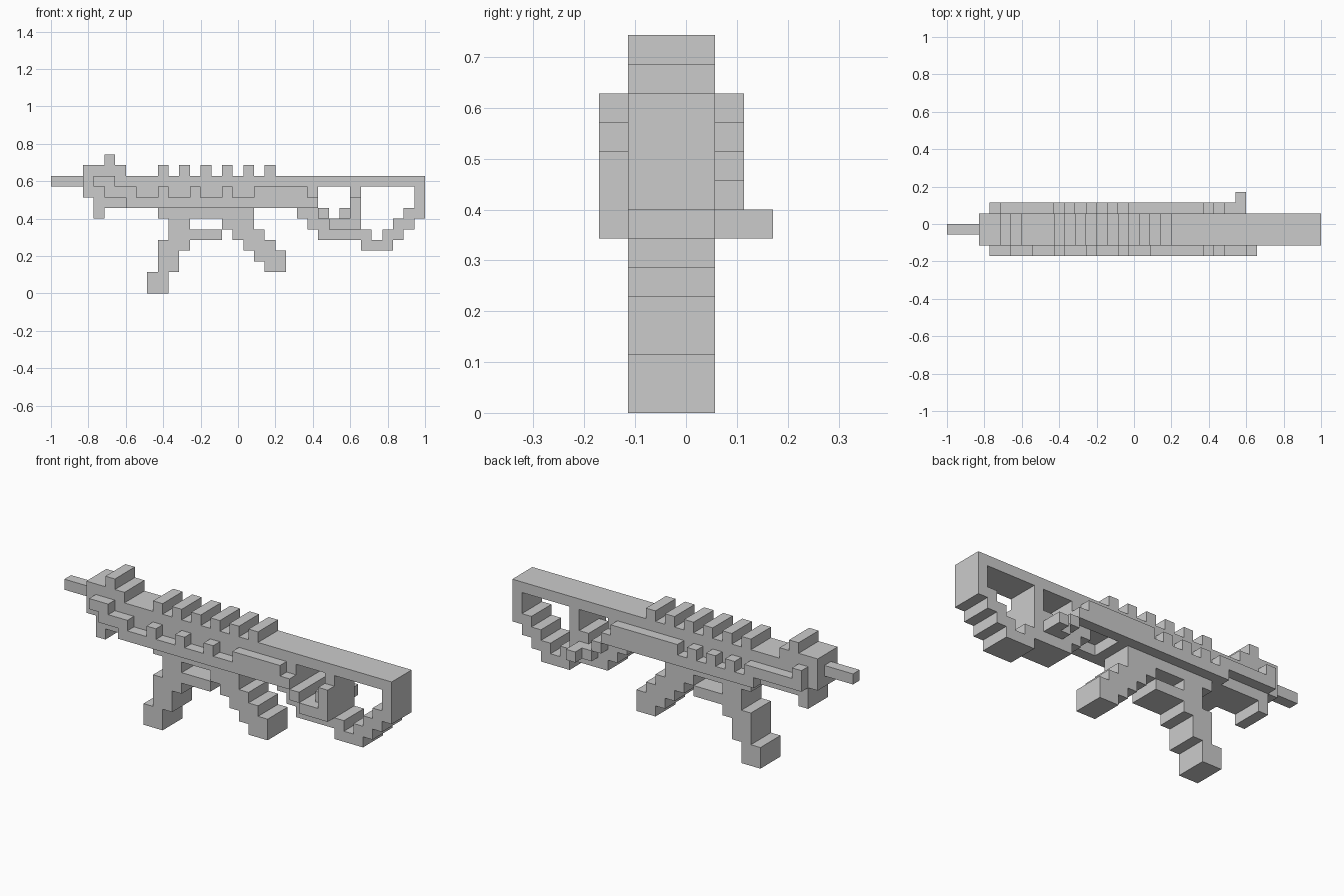
import bpy, bmesh, math
from mathutils import Vector

if "Cube" in bpy.data.objects:
    bpy.data.objects.remove(bpy.data.objects["Cube"])

U = 2 / 35                    # one block
WIDE = range(-2, 1)           # body depth in blocks
parts = {}


def box(name, c0, c1, row, rows=1, depth=WIDE):
    """Fill columns c0..c1 over some rows of a part with blocks."""
    parts.setdefault(name, set()).update(
        (c, y, r) for c in range(c0, c1) for y in depth for r in range(row, row + rows))


def steps(name, col, width, row, count, shift):
    """Staircase going down, each step moved sideways by shift."""
    for i in range(count):
        box(name, col + i * shift, col + i * shift + width, row - i)


# Barrel and sight
box("barrel", 0, 3, 10, depth=[-1])
box("front_sight", 3, 7, 11)
box("front_sight", 5, 6, 12)

# Receiver with ribs on top and a lug below
box("receiver", 3, 25, 9, 2)
box("receiver", 5, 20, 8)
box("receiver", 23, 25, 8)
box("receiver", 10, 19, 7)
box("front_lug", 4, 5, 7, 2)
for c in range(10, 21, 2):
    box("top_ribs", c, c + 1, 11)

# Grips and guard
steps("fore_grip", 11, 2, 6, 2, 0)
box("fore_grip", 10, 13, 4)
box("fore_grip", 10, 12, 2, 2)
box("fore_grip", 9, 11, 0, 2)
box("trigger_guard", 13, 16, 5)
steps("rear_grip", 16, 3, 6, 4, 1)
box("rear_grip", 20, 22, 2)

# Open stock
box("stock", 25, 35, 10)
box("stock", 34, 35, 8, 2)
steps("stock", 33, 2, 7, 3, -1)
box("stock", 29, 32, 4)
box("stock", 25, 30, 5)
box("stock", 24, 29, 6)
box("stock", 23, 26, 7)
box("stock", 27, 29, 7)
box("stock", 28, 29, 8, 2)


def side_rail(name, y, base, teeth, raised, hook_end):
    """Rail with teeth, a raised rear run and a hook stepping down behind."""
    d = [y]
    box(name, base, 25, 8, depth=d)
    for c in teeth:
        box(name, c, c + 1, 9, depth=d)
    box(name, raised, 24, 9, depth=d)
    box(name, 25, 26, 7, depth=d)
    box(name, 26, hook_end, 6, depth=d)


# Front rail
side_rail("front_rail", -3, 7, range(10, 17, 3), 19, 29)
box("front_rail", 4, 6, 10, depth=[-3])
box("front_rail", 5, 8, 9, depth=[-3])
box("front_rail", 28, 29, 7, 2, depth=[-3])

# Back rail
side_rail("back_rail", 1, 9, range(11, 16, 2), 17, 28)
box("back_rail", 4, 5, 10, depth=[1])
box("back_rail", 4, 10, 9, depth=[1])
box("back_rail", 27, 28, 6, depth=[2])

filled = set().union(*parts.values())


def build(name, blocks):
    """Skin the blocks, leaving out faces shared with any neighbour."""
    bm = bmesh.new()
    for cell in sorted(blocks):
        for axis in range(3):
            for side in (0, 1):
                near = list(cell)
                near[axis] += 2 * side - 1
                if tuple(near) in filled:
                    continue
                verts = []
                for k in range(4):
                    v = Vector(cell)
                    v[axis] += side
                    v[(axis + 1) % 3] += k in (1, 2)
                    v[(axis + 2) % 3] += k > 1
                    verts.append(bm.verts.new((v.x * U - 1, v.y * U, v.z * U)))
                bm.faces.new(verts if side else verts[::-1])
    bmesh.ops.remove_doubles(bm, verts=bm.verts, dist=1e-4)
    bmesh.ops.dissolve_limit(bm, angle_limit=math.radians(1),
                             verts=bm.verts, edges=bm.edges)
    mesh = bpy.data.meshes.new(name)
    bm.to_mesh(mesh)
    bm.free()
    bpy.context.collection.objects.link(bpy.data.objects.new(name, mesh))


for name, blocks in parts.items():
    build(name, blocks)
